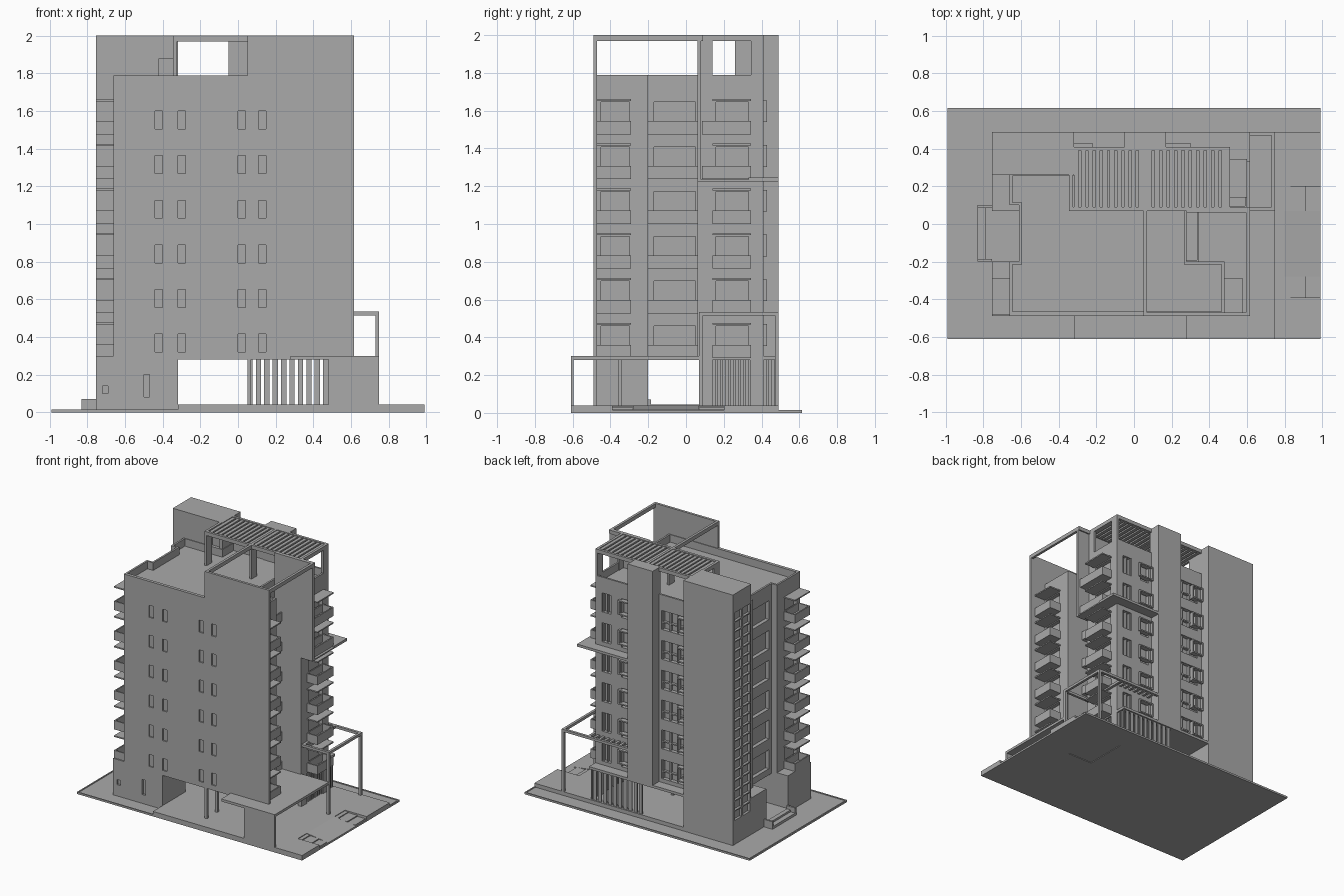
import bpy, bmesh

if "Cube" in bpy.data.objects:
    bpy.data.objects.remove(bpy.data.objects["Cube"])

grey = bpy.data.materials.new("plain_grey")
grey.use_nodes = True
grey.diffuse_color = (.4, .4, .4, 1)
grey.node_tree.nodes["Principled BSDF"].inputs["Base Color"].default_value = grey.diffuse_color

# Main planes of the building
tower_left, body_left, niche_left, core_right, frame_left = -.755, -.66, -.61, -.32, -.345
middle, niche_right, bay_right, wing_right, wall_right, terrace_right = .05, .28, .48, .51, .615, .75
site_right, site_front, site_back = .99, -.61, .615
front, niche_front, spine, core_front, wing_back, back = -.49, -.2, .07, .26, .41, .49
deck, storey_top, roof, top = .04, .28, 1.79, 2
rail, edge, post = .01, .015, .02
floor_height = .237
floors = [.3 + floor_height * k for k in range(6)]


def finish(name, bm):
    bmesh.ops.recalc_face_normals(bm, faces=bm.faces)
    mesh = bpy.data.meshes.new(name)
    bm.to_mesh(mesh)
    bm.free()
    mesh.materials.append(grey)
    obj = bpy.data.objects.new(name, mesh)
    bpy.context.scene.collection.objects.link(obj)
    return obj


def boxes(name, items):
    """Boxes given as low and high x, y and z."""
    bm = bmesh.new()
    for left, right, near, far, low, high in items:
        verts = bmesh.ops.create_cube(bm, size=1)["verts"]
        bmesh.ops.scale(bm, verts=verts, vec=(right - left, far - near, high - low))
        bmesh.ops.translate(bm, verts=verts, vec=((left + right) / 2, (near + far) / 2, (low + high) / 2))
    return finish(name, bm)


def rimmed_prism(name, outline, low, high, rim, depth):
    """Extruded plan with a raised rim around its top."""
    bm = bmesh.new()
    base = bm.faces.new([bm.verts.new((x, y, low)) for x, y in outline])
    extruded = bmesh.ops.extrude_face_region(bm, geom=[base], use_keep_orig=True)["geom"]
    bmesh.ops.translate(bm, verts=[v for v in extruded if isinstance(v, bmesh.types.BMVert)],
                        vec=(0, 0, high - low))
    bmesh.ops.recalc_face_normals(bm, faces=bm.faces)
    lid = max(bm.faces, key=lambda face: face.calc_center_median().z)
    bmesh.ops.inset_region(bm, faces=[lid], thickness=rim, use_even_offset=True)
    sunk = bmesh.ops.extrude_discrete_faces(bm, faces=[lid])["faces"][0]
    bmesh.ops.translate(bm, verts=sunk.verts, vec=(0, 0, -depth))
    return finish(name, bm)


def cut(obj, items):
    """Cut box-shaped openings and keep the resulting mesh."""
    cutter = boxes("cutter", items)
    cutter.hide_render = True
    mod = obj.modifiers.new("openings", 'BOOLEAN')
    mod.operation, mod.solver, mod.object = 'DIFFERENCE', 'EXACT', cutter
    graph = bpy.context.evaluated_depsgraph_get()
    mesh = bpy.data.meshes.new_from_object(obj.evaluated_get(graph))
    obj.modifiers.clear()
    obj.data = mesh
    bpy.data.objects.remove(cutter)


def on_x(x, near, far, low, high, depth=.03):
    return (x - depth, x + depth, near, far, low, high)


def on_y(y, left, right, low, high, depth=.03):
    return (left, right, y - depth, y + depth, low, high)


def ring(left, right, near, far, low, high, t=post):
    return [(left, right, near, near + t, low, high), (left, right, far - t, far, low, high),
            (left, left + t, near, far, low, high), (right - t, right, near, far, low, high)]


def tray(left, right, near, far, low, high):
    return ring(left, right, near, far, low, high, rail) + [(left, right, near, far, low, low + rail)]


def row(start, end, count, width):
    """Evenly spaced strips between two positions."""
    step = (end - start - width) / (count - 1)
    return [(start + step * i, start + step * i + width) for i in range(count)]


# Site, podium, ramp and steps
site_left = -site_right
site = rimmed_prism("site", [(site_left, site_front), (site_right, site_front), (site_right, site_back),
                             (site_left, site_back)], 0, edge, rail, rail / 2)
cut(site, [(bay_right, .7, spine, wing_back, -rail, rail / 2)])
ramp_left, ramp_near, ramp_far = .8, -.28, spine
steps_near, steps_far = -.39, .2
low_deck = rail / 2
boxes("podium", [(core_right, ramp_left, site_front, back, low_deck, deck),
                 (tower_left, core_right, niche_front, spine, low_deck, deck),
                 (ramp_left, site_right, site_front, steps_near, low_deck, deck),
                 (ramp_left, site_right, steps_far, back, low_deck, deck)])
ramp = boxes("driveway_ramp", [(ramp_left, site_right, ramp_near, ramp_far, low_deck, deck)])
for vert in ramp.data.vertices:
    if vert.co.x > ramp_left + rail and vert.co.z > edge:
        vert.co.z = edge
boxes("side_steps", [(ramp_left, right, near, far, low_deck, high)
                     for near, far in ((steps_near, ramp_near), (ramp_far, steps_far))
                     for right, high in ((.83, .035), (.91, .028), (.98, post))])
porch_left, porch_far = -.83, .1
boxes("entrance_steps", [(porch_left, tower_left, niche_front, porch_far, 0, edge * 2),
                         (porch_left + deck, tower_left, niche_front, porch_far, 0, edge * 3),
                         (porch_left, tower_left, niche_front, niche_front + edge, 0, spine),
                         (porch_left, tower_left, porch_far - edge, porch_far, 0, spine)])

# Ground storey
ground = boxes("ground_storey", [(tower_left, core_right, front, niche_front, 0, floors[0]),
                                 (tower_left, core_right, spine, core_front, 0, floors[0])])
cut(ground, [on_y(front, -.72, -.69, .1, .14, edge), on_y(front, -.5, -.47, .08, .2, edge)])
boxes("ground_columns", [(x, x + post, y, y + post, deck, storey_top)
                         for x in (middle, bay_right) for y in (front, -.36, spine)]
      + [(bay_right, wing_right, y, y + spine, deck, storey_top) for y in (spine, wing_back - spine)])
boxes("carport", [(bay_right, terrace_right, site_front, site_front + edge, 0, floors[0]),
                  (niche_right, terrace_right, site_front, spine, storey_top, floors[0])])

# Main body with roof parapet
outline = [(body_left, front + rail), (bay_right, front + rail), (bay_right, niche_front),
           (niche_right, niche_front), (niche_right, spine), (wing_right, spine), (wing_right, wing_back),
           (core_right - rail, wing_back), (core_right - rail, core_front + rail),
           (body_left, core_front + rail), (body_left, porch_far), (niche_left, porch_far),
           (niche_left, niche_front), (body_left, niche_front)]
body = rimmed_prism("main_body", outline, storey_top, roof, edge, .06)
bay, niche, wing = (-.45, -.3), (-.17, middle), (.16, .33)
big_window, small_window, far_window = (-.28, -.07), (.2, .28), (.37, .45)
openings, bars = [], []
for z in floors:
    door, pane = (z + rail, z + .16), (z + .03, z + .18)
    openings += [on_x(bay_right, *bay, *door), on_x(niche_right, *niche, *door),
                 on_x(wing_right, *wing, *door), on_x(body_left, *bay, *door),
                 on_x(niche_left, *niche, *pane), on_y(wing_back, *big_window, *pane),
                 on_y(wing_back, *small_window, *pane), on_y(wing_back, *far_window, *pane)]
    glass = wing_back - post
    bars += [on_y(glass, *strip, *pane, rail) for strip in row(*big_window, 4, rail) + row(*far_window, 3, rail)]
    bars += [on_y(glass, *big_window, z + .08, z + .09, rail)]
cut(body, openings)
boxes("window_bars", bars)

# Front wall with narrow windows, raised at its right end
front_wall = boxes("front_wall", [(body_left, wall_right, front, front + post, storey_top, roof)])
cut(front_wall, [on_y(front, x, x + deck, z + post, z + .115)
                 for z in floors for x in (-.44, core_right, 0, .11)])
boxes("raised_parapet", [(middle, wall_right, front, front + post, roof, top)])

# Stair and lift towers
tower = boxes("stair_tower", [(tower_left, core_right, core_front, back, 0, top)])
cut(tower, [on_x(tower_left, *column, z + part * floor_height / 3, z + part * floor_height / 3 + spine, post)
            for z in [.2 + floor_height * k for k in range(7)]
            for column in row(core_front + edge, back - post, 2, .09) for part in range(3)]
    + [on_y(core_front, -.42, frame_left, roof, roof + .09, post)])
lift_left, lift_right = -.05, .17
boxes("lift_tower", [(lift_left, lift_right, wing_back - post, back, storey_top, top)])

# Balconies, canopies and window surrounds
bay_front, bay_back, wing_front, wing_end = -.48, -.29, .14, .345
balconies, canopies, surrounds = [], [], []
for z in floors:
    parapet, shade = (z - rail, z + .06), (z + .167, z + .177)
    left_bay = (tower_left, body_left + rail, bay_front, bay_back)
    right_bay = (bay_right - rail, .58, bay_front, bay_back)
    wing_bay = (wing_right - rail, .6, wing_front, wing_end)
    wide_bay = (wing_right - rail, .6, spine + edge, wing_end)
    balconies += tray(*left_bay, *parapet) + tray(*right_bay, *parapet)
    balconies += tray(*(wide_bay if z > 1.2 else wing_bay), *parapet)
    balconies += tray(niche_right - rail, wing_end, niche_front, spine, *parapet)
    canopies += [(*area, *shade) for area in (left_bay, right_bay, wing_bay)]
    for left, right in ((lift_right, .3), (core_right, -.22)):
        low, high = z + .055, z + .17
        surrounds += [on_y(wing_back, left, right, low, low + rail, post),
                      on_y(wing_back, left, right, high - rail, high, post),
                      on_y(wing_back, left, left + rail, low, high, post),
                      on_y(wing_back, right - rail, right, low, high, post)]
boxes("balconies", balconies)
boxes("balcony_canopies", canopies)
boxes("window_surrounds", surrounds)

# Side fin and mid-height ledge
ledge = 1.225
boxes("side_fin", [(niche_right, wall_right, spine - rail, spine + rail, ledge, top),
                   (niche_right, wing_right, spine - rail, spine + rail, storey_top, ledge)])
boxes("corner_ledge", [(lift_right, wall_right, wing_back, back, ledge, ledge + post),
                       (wing_right, wall_right, wing[1], wing_back, ledge, ledge + post),
                       (wing_right, wall_right, spine, wing[1], ledge, ledge + rail)])

# Roof frame, posts and pergola slats
beam = top - .03
boxes("roof_frame", ring(middle, wall_right, front, spine + post, beam, top)
      + ring(frame_left, middle + post, spine, wing_back, beam, top)
      + ring(middle, wing_right, spine, wing_back, beam, top))
boxes("roof_posts", [(x, x + post, spine, spine * 2, roof - .06, beam)
                     for x in (frame_left, middle, wing_right - post)]
      + [(wing_right - post, wing_right, wing_end, wing_back, roof - .06, beam)])
boxes("roof_slats", [(*strip, spine + rail, wing_back - rail, beam + rail / 2, top - rail / 2)
                     for strip in row(core_right, middle, 10, .026) + row(spine, bay_right + rail, 11, .026)])

# Terrace frame, slats and fence
terrace, terrace_top = .515, .535
boxes("terrace_frame", ring(wing_right, terrace_right, spine, back, terrace, terrace_top)
      + [(lift_right, wing_right, back - post, back, terrace, terrace_top)]
      + [(terrace_right - post, terrace_right, y, y + post, deck, terrace) for y in (spine, back - post)])
boxes("terrace_slats", [(*strip, wing_back, back - rail, terrace, terrace + edge)
                        for strip in row(small_window[0], bay_right + rail, 7, post)])
boxes("fence", [(*strip, back - post, back - rail, deck, storey_top)
                for strip in row(middle, bay_right, 10, .028)]
      + [on_x(bay_right + edge, *strip, deck, storey_top, rail / 2)
         for strip in row(wing_front, wing_end, 8, edge) + row(wing_back, back - rail, 3, edge)]
      + [(core_right, wing_right, wing_back - rail, back, storey_top, floors[0])])
